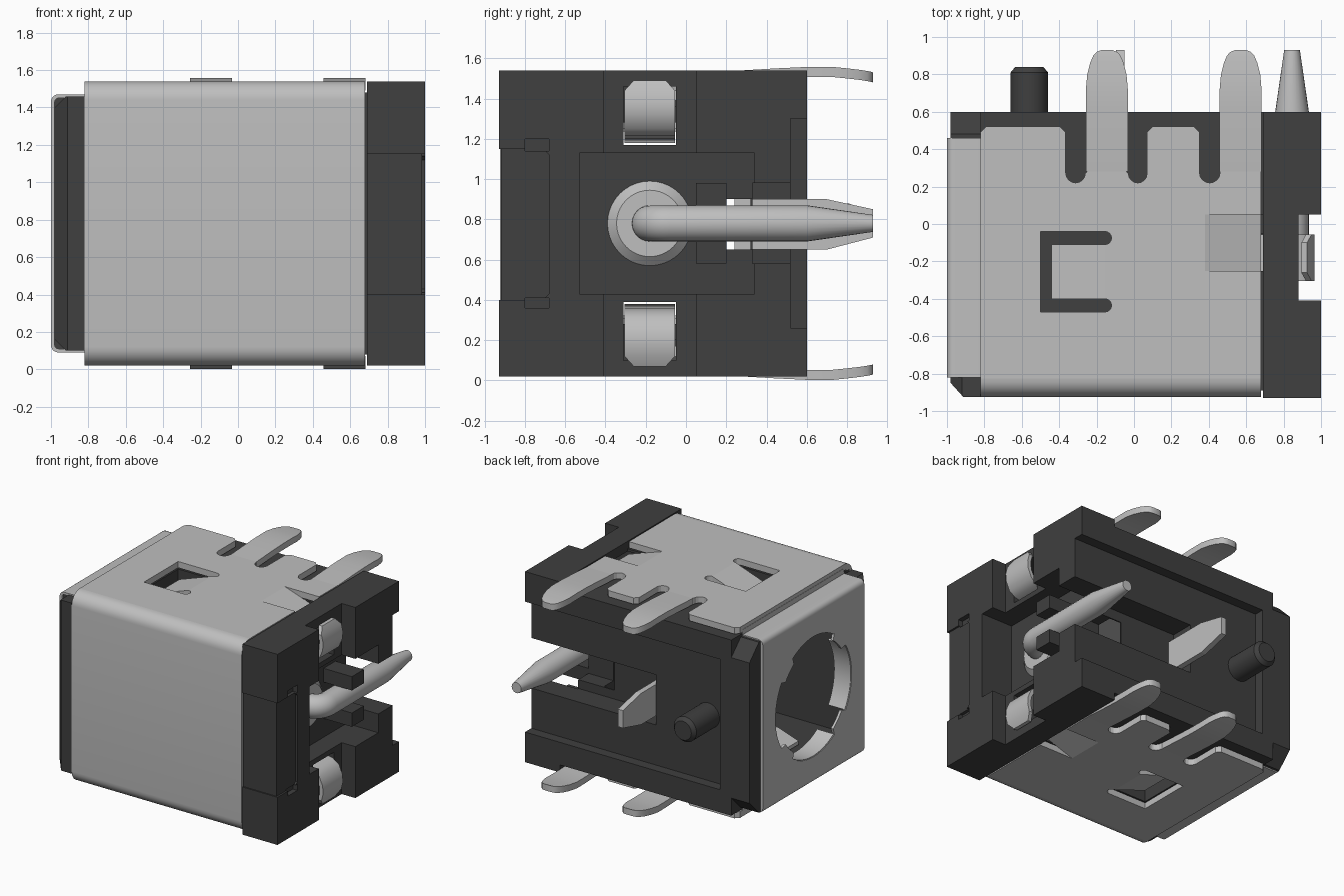
import bpy, bmesh, math
from mathutils import Vector

cube = bpy.data.objects.get("Cube")
if cube:
    bpy.data.objects.remove(cube, do_unlink=True)

CY, CZ = -0.18, 0.78          # axis of the socket


def material(name, rgb, rough):
    m = bpy.data.materials.new(name)
    m.use_nodes = True
    col = (*rgb, 1)
    m.diffuse_color = col
    bsdf = m.node_tree.nodes["Principled BSDF"]
    bsdf.inputs["Base Color"].default_value = col
    bsdf.inputs["Roughness"].default_value = rough
    return m


DARK = material("dark plastic", (0.05, 0.05, 0.05), 0.6)
METAL = material("light metal", (0.52, 0.52, 0.52), 0.5)


def finish(bm, name, mat, smooth=True):
    bmesh.ops.recalc_face_normals(bm, faces=bm.faces)
    me = bpy.data.meshes.new(name)
    bm.to_mesh(me)
    bm.free()
    ob = bpy.data.objects.new(name, me)
    bpy.context.collection.objects.link(ob)
    me.materials.append(mat)
    if smooth:
        bpy.ops.object.select_all(action='DESELECT')
        ob.select_set(True)
        bpy.context.view_layer.objects.active = ob
        bpy.ops.object.shade_smooth_by_angle(angle=math.radians(35))
    return ob


def loft(name, rings, mat, smooth=True):
    """Skin a list of equal-length point rings and cap both ends."""
    bm = bmesh.new()
    vs = [[bm.verts.new(p) for p in r] for r in rings]
    n = len(rings[0])
    for a, b in zip(vs, vs[1:]):
        for i in range(n):
            j = (i + 1) % n
            bm.faces.new((a[i], a[j], b[j], b[i]))
    bm.faces.new(vs[0])
    bm.faces.new(vs[-1])
    return finish(bm, name, mat, smooth)


def prism(name, pts, axis, lo, hi, mat, smooth=True):
    """Extrude a 2D outline along an axis; the other two axes stay in order."""
    def at(p, d):
        q = list(p)
        q.insert("xyz".index(axis), d)
        return q
    return loft(name, [[at(p, d) for p in pts] for d in (lo, hi)], mat, smooth)


def box(name, x, y, z, mat):
    return prism(name, [(x[0], y[0]), (x[1], y[0]), (x[1], y[1]), (x[0], y[1])],
                 'z', z[0], z[1], mat, False)


def carve(ob, cutters):
    """Subtract each cutter, apply, and discard the cutters."""
    for c in cutters:
        c.hide_render = True
        mod = ob.modifiers.new("cut", 'BOOLEAN')
        mod.operation, mod.solver, mod.object = 'DIFFERENCE', 'EXACT', c
        dg = bpy.context.evaluated_depsgraph_get()
        me = bpy.data.meshes.new_from_object(ob.evaluated_get(dg))
        ob.modifiers.clear()
        ob.data = me
        bpy.data.objects.remove(c, do_unlink=True)
    return ob


def arc(cx, cy, r, a0, a1, n=8):
    return [(cx + r * math.cos(math.radians(a0 + (a1 - a0) * i / n)),
             cy + r * math.sin(math.radians(a0 + (a1 - a0) * i / n))) for i in range(n + 1)]


def flip(z, top):
    return z if top else 1.56 - z


# ---- plastic housing: nose, middle and rear blocks share the same hollows
nose = prism("nose_block", [(-0.925, 0.10), (0.48, 0.10), (0.60, 0.22), (0.60, 1.34), (0.48, 1.46), (-0.925, 1.46)],
             'x', -0.98, -0.82, DARK, False)
middle = box("middle_block", (-0.82, 0.69), (-0.89, 0.60), (0.08, 1.48), DARK)
rear = box("rear_block", (0.69, 1.0), (-0.93, 0.60), (0.02, 1.54), DARK)

HOLLOWS = [
    ((-1.2, 0.50), (-0.68, 0.32), (0.28, 1.28)),    # plug cavity
    ((-0.72, 1.2), (0.52, 0.80), (0.26, 1.30)),     # recess in the back
    ((-0.10, 1.2), (0.33, 0.80), (0.58, 0.98)),     # blade and pin channel
    ((0.40, 0.90), (0.20, 0.34), (0.65, 0.90)),     # blade passage
    ((0.72, 1.2), (-0.53, 0.34), (0.43, 1.13)),     # pin pocket
    ((0.88, 1.2), (-0.41, 0.05), (-0.2, 1.8)),      # vertical groove
    ((0.40, 1.2), (-0.31, -0.05), (1.17, 1.46)),    # upper spring window
    ((0.40, 1.2), (-0.31, -0.05), (0.10, 0.39)),    # lower spring window
]
for block, lo, hi in ((nose, -0.98, -0.82), (middle, -0.82, 0.69), (rear, 0.69, 1.0)):
    carve(block, [box("cutter", *h, DARK) for h in HOLLOWS if h[0][0] < hi and h[0][1] > lo])

# pockets under the bent tongues and ramps of the shield
for z in ((1.36, 1.7), (-0.2, 0.20)):
    carve(middle, [box("cutter", (-0.50, -0.12), (-0.47, -0.04), z, DARK),
                   box("cutter", (0.38, 0.80), (-0.25, 0.05), z, DARK)])

# shallow side recess of the rear block
carve(rear, [prism("cutter", [(-1.1, 0.40), (-0.71, 0.40), (-0.68, 0.43), (-0.68, 1.12),
                              (-0.71, 1.15), (-1.1, 1.15)], 'x', 0.985, 1.2, DARK, False),
             box("cutter", (0.6, 1.2), (-1.1, -0.92), (0.40, 1.15), DARK),
             box("cutter", (0.96, 1.2), (-0.80, -0.68), (1.14, 1.20), DARK),
             box("cutter", (0.96, 1.2), (-0.80, -0.68), (0.36, 0.41), DARK)])

# slanted corners at the nose front
carve(nose, [prism("cutter", [(-1.1, -0.85), (-0.98, -0.85), (-0.89, -0.95), (-1.1, -0.95)],
                   'z', 0, 2, DARK, False)])
for top in (True, False):
    carve(nose, [prism("cutter", [(-1.1, flip(1.40, top)), (-0.98, flip(1.40, top)),
                                  (-0.91, flip(1.47, top)), (-1.1, flip(1.47, top))], 'y', -1, -0.80, DARK, False)])

for n, z in (("lower", (0.58, 0.69)), ("upper", (0.87, 0.98))):
    box(n + "_pin_clamp", (0.72, 0.97), (0.05, 0.20), z, DARK)

# ---- locating post on the back
loft("locating_post", [[(-0.56 + r * math.cos(t * math.tau / 32), y, CZ + r * math.sin(t * math.tau / 32))
                        for t in range(32)] for y, r in ((0.50, 0.10), (0.81, 0.10), (0.84, 0.075))], DARK)

# ---- metal shield: rounded front wrap
T = 0.05
outer = arc(-0.825, 0.12, 0.10, 270, 180) + arc(-0.825, 1.44, 0.10, 180, 90)
inner = arc(-0.825, 1.44, T, 90, 180) + arc(-0.825, 0.12, T, 180, 270)
prism("shield_front", outer + inner, 'x', -0.82, 0.68, METAL)

# shield plates above and below, with slots in the rear edge and a U-shaped cut
outline = [(-0.82, -0.825), (0.68, -0.825), (0.68, 0.30), (0.46, 0.30)]
for a, b, left in ((0.35, 0.46, 0.07), (-0.03, 0.07, -0.26), (-0.365, -0.26, -0.82)):
    r = (b - a) / 2
    outline += arc((a + b) / 2, 0.22 + r, r, 0, -180)
    y = 0.30 if left == -0.26 else 0.52
    outline += [(a, y - 0.03), (a - 0.03, y), (left + 0.03, y), (left, y - 0.03)]
u_cut = ([(-0.50, -0.47)] + arc(-0.155, -0.435, 0.035, -90, 90)
         + arc(-0.155, -0.075, 0.035, -90, 90) + [(-0.50, -0.04)])
# solder tab rows: y, half width, top height
ROWS = [(0.28, 0.112, 1.54), (0.45, 0.112, 1.55), (0.60, 0.112, 1.557), (0.72, 0.112, 1.558),
        (0.80, 0.105, 1.55), (0.86, 0.09, 1.543), (0.90, 0.073, 1.537), (0.92, 0.055, 1.533), (0.93, 0.03, 1.53)]

for side, top in (("upper", True), ("lower", False)):
    def slope(name, x0, z0, x1, z1, ya, yb):
        prism(name, [(x0, flip(z0, top)), (x1, flip(z1, top)), (x1, flip(z1 - T, top)), (x0, flip(z0 - T, top))],
              'y', ya, yb, METAL, False)

    plate = prism(side + "_shield_plate", outline, 'z', flip(1.49, top), flip(1.54, top), METAL, False)
    carve(plate, [prism("cutter", u_cut, 'z', -0.5, 2, METAL, False),
                  box("cutter", (0.38, 0.80), (-0.25, 0.05), (-0.5, 2), METAL)])
    slope(side + "_tongue", -0.44, 1.44, -0.155, 1.54, -0.40, -0.11)
    slope(side + "_ramp", 0.38, 1.54, 0.68, 1.44, -0.25, 0.05)
    slope(side + "_shield_step", -0.822, 1.51, -0.79, 1.51, -0.82, 0.46)
    for tab, cx in (("inner", -0.145), ("outer", 0.57)):
        loft(f"{side}_{tab}_solder_tab",
             [[(cx - w, y, flip(z, top)), (cx + w, y, flip(z, top)),
               (cx + w, y, flip(z - T, top)), (cx - w, y, flip(z - T, top))] for y, w, z in ROWS], METAL)

# ---- end cap: folded sheet around the nose with a toothed opening
cap = [(-0.80, 0.09)] + arc(-0.96, 0.13, 0.04, 270, 180, 5) + arc(-0.96, 1.43, 0.04, 180, 90, 5)
cap += [(-0.80, 1.47), (-0.80, 1.45)]
cap += arc(-0.96, 1.43, 0.02, 90, 180, 5) + arc(-0.96, 0.13, 0.02, 180, 270, 5) + [(-0.80, 0.11)]
end_cap = prism("end_cap", cap, 'y', -0.82, 0.46, METAL)
hole = []
for k in range(4):
    hole += arc(CY, CZ, 0.48, 90 * k - 33, 90 * k + 33, 12)
    hole += arc(CY, CZ, 0.43, 90 * k + 35, 90 * k + 55, 5)
carve(end_cap, [prism("cutter", hole, 'x', -1.3, -0.9, METAL, False)])
for k in range(4):
    a = 90 * k
    prism(f"opening_lip_{k + 1}", arc(CY, CZ, 0.49, a - 33, a + 33, 12) + arc(CY, CZ, 0.475, a + 33, a - 33, 12),
          'x', -0.995, -0.85, METAL)

# ---- springs: long strip in the cavity and an upturned end in each window
SPRING = [(-0.78, 1.24), (-0.60, 1.18), (0.80, 1.20), (0.88, 1.215), (0.93, 1.25), (0.96, 1.32),
          (0.965, 1.38), (0.95, 1.44), (0.925, 1.49)]
OFFSET = [(0, 0.03)] * 3 + [(0.015, 0.03), (0.025, 0.02)] + [(0.03, 0.0)] * 4
WIDTH = [0.125] * 8 + [0.08]
for side, top in (("upper", True), ("lower", False)):
    loft(side + "_spring", [[(x, CY - w, flip(z, top)), (x, CY + w, flip(z, top)),
                             (x - d, CY + w, flip(z + e, top)), (x - d, CY - w, flip(z + e, top))]
                            for (x, z), (d, e), w in zip(SPRING, OFFSET, WIDTH)], METAL)

# ---- flat contact blade leaving through the back
prism("contact_blade", [(0.24, 0.65), (0.70, 0.65), (0.93, 0.71), (0.93, 0.85), (0.70, 0.90), (0.24, 0.90)],
      'x', -0.095, -0.05, METAL, False)

# ---- centre pin: straight in the cavity, bent toward the back and tapered
path = [(-0.45, CY, 0.05), (-0.42, CY, 0.09), (0.70, CY, 0.09)]
path += [(x, y, 0.09) for x, y in arc(0.745, CY + 0.10, 0.10, -90, 0, 8)]
path += [(0.845, 0.60, 0.09), (0.845, 0.93, 0.042)]
rings = []
for i, (x, y, r) in enumerate(path):
    a, b = path[max(i - 1, 0)], path[min(i + 1, len(path) - 1)]
    d = Vector((b[0] - a[0], b[1] - a[1], 0)).normalized()
    s = Vector((-d.y, d.x, 0))
    rings.append([Vector((x, y, CZ)) + r * (s * math.cos(t * math.tau / 24) + Vector((0, 0, math.sin(t * math.tau / 24))))
                  for t in range(24)])
loft("centre_pin", rings, METAL)
loft("pin_flange", [[(x, CY + r * math.cos(t * math.tau / 40), CZ + r * math.sin(t * math.tau / 40)) for t in range(40)]
                    for x, r in ((0.48, 0.21), (0.72, 0.21), (0.76, 0.165))], METAL)
